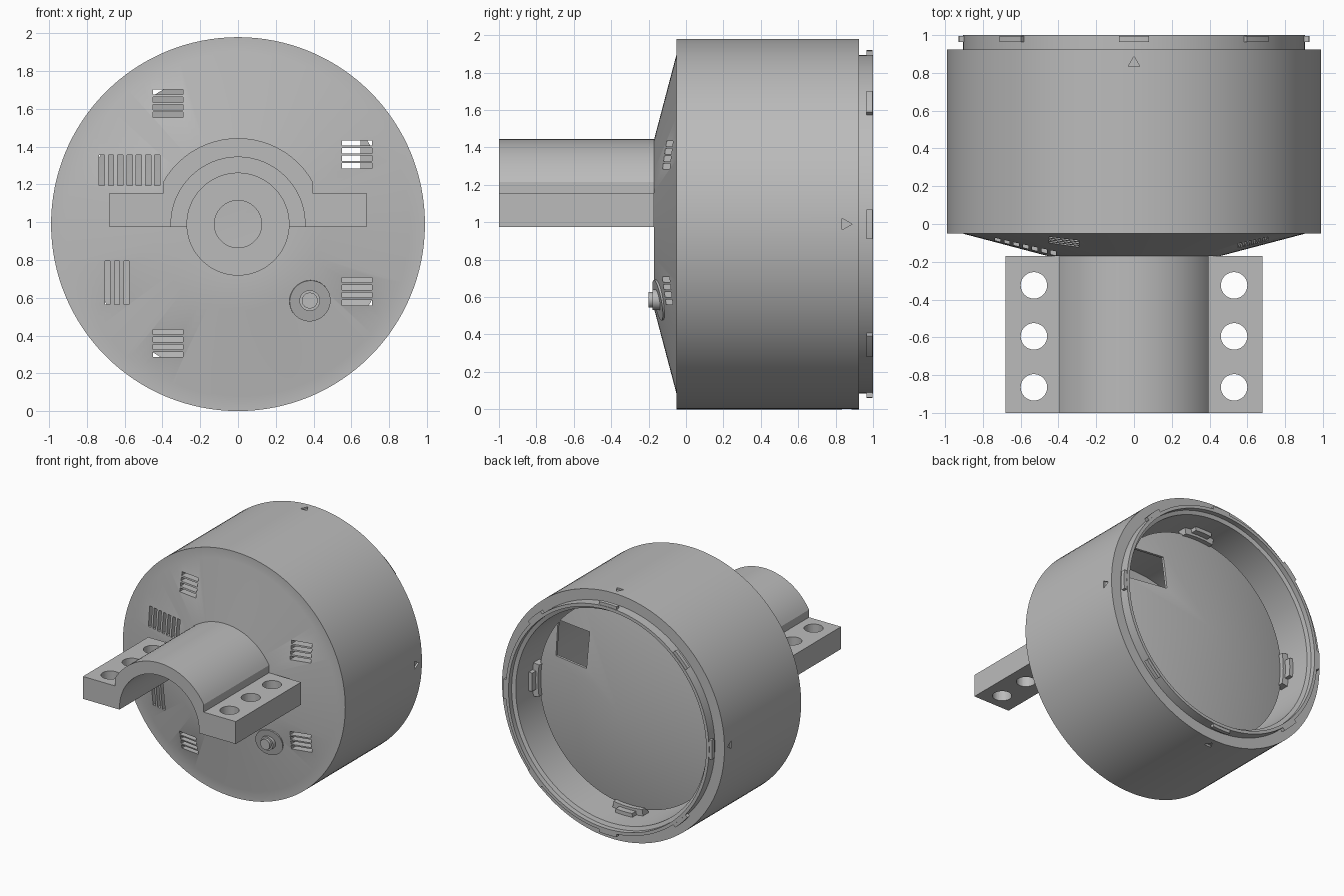
import bpy, bmesh, math
from mathutils import Matrix, Vector

old = bpy.data.objects.get("Cube")
if old:
    bpy.data.objects.remove(old, do_unlink=True)

CZ = 0.99  # height of the main axis
grey = bpy.data.materials.new("plain_grey")
grey.use_nodes = True
colour = (0.5, 0.5, 0.5, 1)
grey.diffuse_color = colour
grey.node_tree.nodes["Principled BSDF"].inputs["Base Color"].default_value = colour


def finish(name, bm, smooth=True):
    bmesh.ops.recalc_face_normals(bm, faces=bm.faces)
    mesh = bpy.data.meshes.new(name)
    bm.to_mesh(mesh)
    bm.free()
    mesh.materials.append(grey)
    ob = bpy.data.objects.new(name, mesh)
    bpy.context.collection.objects.link(ob)
    if smooth:
        shade(ob)
    return ob


def shade(ob):
    bpy.ops.object.select_all(action='DESELECT')
    ob.select_set(True)
    bpy.context.view_layer.objects.active = ob
    bpy.ops.object.shade_smooth_by_angle(angle=math.radians(30))


def revolve(name, profile, steps=128):
    """Turn a closed (radius, y) profile about the main axis."""
    bm = bmesh.new()
    vs = [bm.verts.new((r, y, CZ)) for r, y in profile]
    es = [bm.edges.new((a, b)) for a, b in zip(vs, vs[1:])]
    if profile[0][0] > 0:
        es.append(bm.edges.new((vs[-1], vs[0])))
    bmesh.ops.spin(bm, geom=vs + es, cent=(0, 0, CZ), axis=(0, 1, 0),
                   angle=math.tau, steps=steps, use_duplicate=False)
    bmesh.ops.remove_doubles(bm, verts=bm.verts, dist=0.0005)
    return finish(name, bm)


def add_box(bm, lo, hi):
    size = Vector(hi) - Vector(lo)
    mid = (Vector(hi) + Vector(lo)) / 2
    bmesh.ops.create_cube(bm, size=1, matrix=Matrix.Translation(mid) @ Matrix.Diagonal((*size, 1)))


def add_cylinder(bm, centre, radius, depth, rot=None, segs=48):
    bmesh.ops.create_cone(bm, cap_ends=True, segments=segs, radius1=radius, radius2=radius,
                          depth=depth, matrix=Matrix.Translation(centre) @ (rot or Matrix()))


def add_prism(bm, points, offset, spin=0):
    """Extrude a polygon by an offset, then turn it about the main axis."""
    face = bm.faces.new([bm.verts.new(p) for p in points])
    corners = list(face.verts)
    out = bmesh.ops.extrude_face_region(bm, geom=[face])
    moved = [v for v in out["geom"] if isinstance(v, bmesh.types.BMVert)]
    bmesh.ops.translate(bm, vec=offset, verts=moved)
    bmesh.ops.rotate(bm, verts=corners + moved, cent=(0, 0, CZ), matrix=Matrix.Rotation(spin, 3, 'Y'))


def prism(name, outline, y0, y1, spin=0):
    """Extrude an (x, z) outline along y."""
    bm = bmesh.new()
    add_prism(bm, [(x, y0, z) for x, z in outline], (0, y1 - y0, 0), spin)
    return finish(name, bm)


def cut(ob, name, bm):
    """Subtract a helper mesh, then discard it."""
    tool = finish(name, bm, False)
    tool.hide_render = True
    mod = ob.modifiers.new("cut", 'BOOLEAN')
    mod.operation, mod.solver, mod.object = 'DIFFERENCE', 'EXACT', tool
    bpy.ops.object.select_all(action='DESELECT')
    ob.select_set(True)
    bpy.context.view_layer.objects.active = ob
    bpy.ops.object.modifier_apply(modifier=mod.name)
    bpy.data.objects.remove(tool, do_unlink=True)
    shade(ob)


def arc(radius, a0, a1, n=32):
    return [(radius * math.cos(a0 + (a1 - a0) * i / n), CZ + radius * math.sin(a0 + (a1 - a0) * i / n))
            for i in range(n + 1)]


def band(outer, inner, half):
    """Short curved block outline at the top of the main axis."""
    a0, a1 = math.pi / 2 - half, math.pi / 2 + half
    return arc(outer, a0, a1, 8) + arc(inner, a1, a0, 8)


# Hollow housing with a round seat and shaft hole, shallow cone front and stepped back lip
housing = revolve("housing", [
    (0.125, -0.09), (0.125, -0.14), (0.27, -0.14), (0.27, -0.17), (0.455, -0.17),
    (0.91, -0.05), (0.99, -0.05), (0.99, 0.925), (0.905, 0.925), (0.905, 1), (0.88, 1),
    (0.88, 0.96), (0.85, 0.95), (0.85, 0), (0.45, -0.09)])

# Ventilation slots through the cone
slots = bmesh.new()
for x, z in ((-0.45, 1.555), (0.55, 1.285), (0.55, 0.56), (-0.45, 0.285)):
    for i in range(4):
        add_box(slots, (x, -0.3, z + 0.04 * i), (x + 0.16, 0.1, z + 0.04 * i + 0.028))
for x, z, height, count, step in ((-0.735, 1.195, 0.16, 7, 0.049), (-0.705, 0.565, 0.23, 3, 0.05)):
    for i in range(count):
        add_box(slots, (x + step * i, -0.3, z), (x + step * i + 0.028, 0.1, z + height))
cut(housing, "slot_cutter", slots)

# Engraved triangular alignment marks around the housing, pointing to the back
marks = bmesh.new()
for i in range(4):
    add_prism(marks, [(-0.031, 0.833, CZ + 0.975), (0.031, 0.833, CZ + 0.975), (0, 0.888, CZ + 0.975)],
              (0, 0, 0.05), i * math.pi / 2)
cut(housing, "mark_cutter", marks)

# Conical inner plate with a square opening
plate = revolve("inner_plate", [(0, 0.86), (0.815, 0.70), (0.815, 0.68), (0, 0.84)])
window = bmesh.new()
add_box(window, (0.34, 0.5, 1.225), (0.65, 1.1, 1.505))
cut(plate, "window_cutter", window)

# Inner latches, with a raised lug on each
for i in range(4):
    a = i * math.pi / 2
    prism("inner_latch", band(0.855, 0.80, 0.16), 0.67, 0.74, a)
    prism("latch_lug", band(0.855, 0.82, 0.09), 0.74, 0.79, a)

# Locking tabs around the back lip
for i in range(8):
    prism("lip_tab", band(0.93, 0.89, 0.085), 0.965, 0.996, i * math.pi / 4)

# Half-pipe clamp with drilled flanges
a0 = math.acos(0.395 / 0.455)
outline = [(0.68, 0.975), (0.68, 1.155), (0.395, 1.155)] + arc(0.455, a0, math.pi - a0)
outline += [(-0.395, 1.155), (-0.68, 1.155), (-0.68, 0.975), (-0.355, 0.975)]
outline += arc(0.355, math.pi, 0) + [(0.355, 0.975)]
clamp = prism("mounting_clamp", outline, -1.0, -0.17)
drills = bmesh.new()
for x in (-0.53, 0.53):
    for y in (-0.325, -0.595, -0.865):
        add_cylinder(drills, (x, y, 1.06), 0.07, 0.5)
cut(clamp, "drill_cutter", drills)

# Half ring at the root of the clamp
prism("clamp_inner_ring", [(0.357, 0.975)] + arc(0.357, 0, math.pi) + [(-0.357, 0.975), (-0.27, 0.975)]
      + arc(0.27, math.pi, 0) + [(0.27, 0.975)], -0.22, -0.17)

# Connector: collar lying on the cone, with a stepped pin
out = Vector((0.38, 0, 0.585 - CZ)).normalized()
normal = Vector((0.255 * out.x, -0.967, 0.255 * out.z))
bm = bmesh.new()
add_cylinder(bm, (0.38, -0.14, 0.585), 0.11, 0.024, normal.to_track_quat('Z', 'Y').to_matrix().to_4x4())
finish("connector_collar", bm)
straight = Matrix.Rotation(math.pi / 2, 4, 'X')
for name, radius, front in (("connector_pin", 0.055, -0.178), ("connector_tip", 0.042, -0.2)):
    bm = bmesh.new()
    add_cylinder(bm, (0.38, (front - 0.11) / 2, 0.585), radius, -0.11 - front, straight)
    finish(name, bm)
